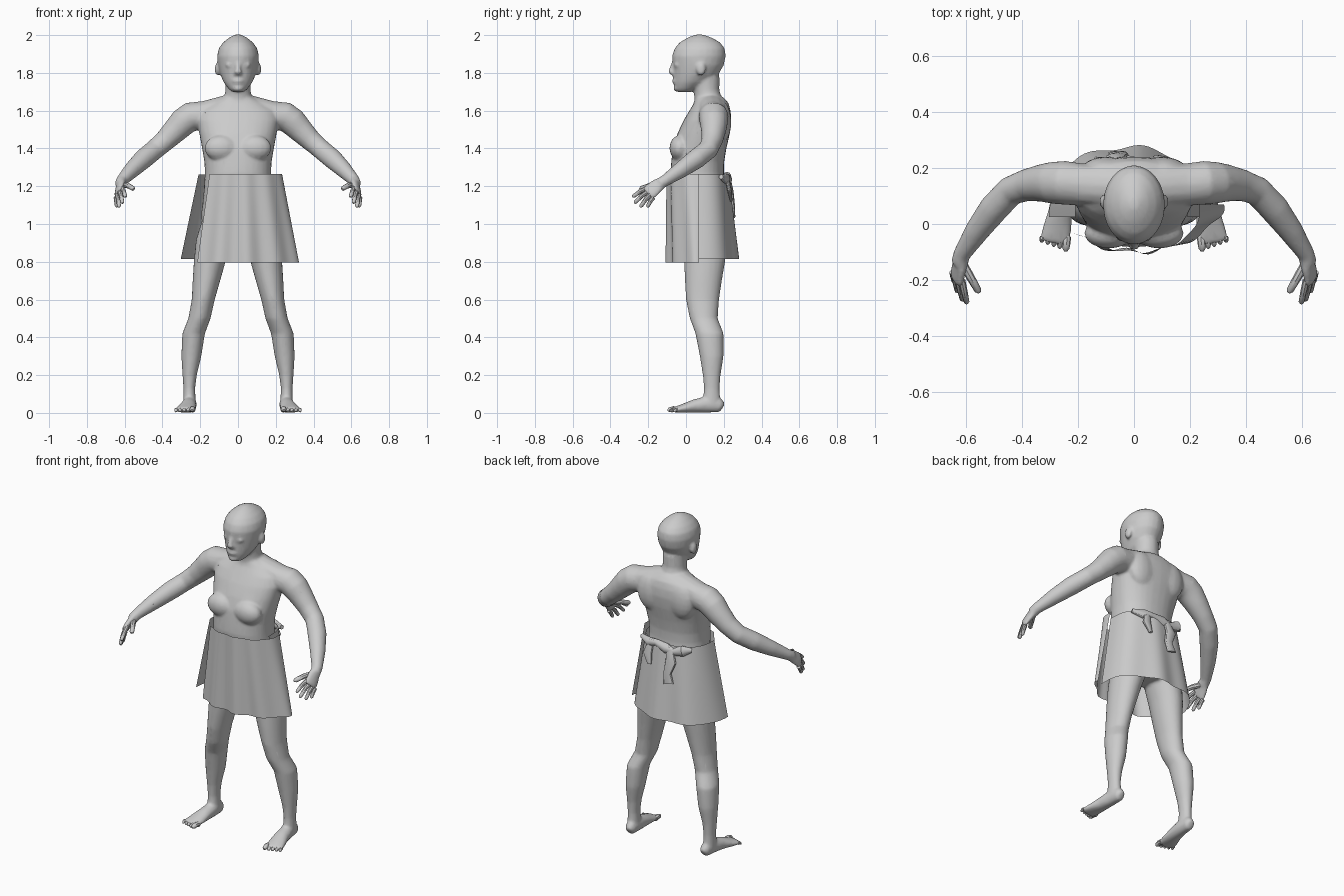
import bpy, bmesh, math
from mathutils import Vector, Matrix

def finish(bm, name, angle=40):
    bmesh.ops.recalc_face_normals(bm, faces=bm.faces)
    me = bpy.data.meshes.new(name)
    bm.to_mesh(me)
    bm.free()
    ob = bpy.data.objects.new(name, me)
    bpy.context.collection.objects.link(ob)
    bpy.ops.object.select_all(action='DESELECT')
    ob.select_set(True)
    bpy.context.view_layer.objects.active = ob
    bpy.ops.object.shade_smooth_by_angle(angle=math.radians(angle))
    return ob

def skin(bm, rings):
    vs = [[bm.verts.new(p) for p in r] for r in rings]
    n = len(vs[0])
    for a, b in zip(vs, vs[1:]):
        for i in range(n):
            j = (i + 1) % n
            bm.faces.new((a[i], a[j], b[j], b[i]))
    bm.faces.new(vs[0])
    bm.faces.new(vs[-1])

def spow(v, e):
    return math.copysign(abs(v) ** e, v)

def slices(bm, rows, s=1, e=1.0, n=24):
    """Horizontal sections: z, centre x, half width, front y, back y."""
    rings = []
    for z, cx, hx, yf, yb in rows:
        rings.append([(s * cx + hx * spow(math.cos(a), e),
                       (yf + yb) / 2 + (yb - yf) / 2 * spow(math.sin(a), e), z)
                      for a in (2 * math.pi * i / n for i in range(n))])
    skin(bm, rings)

def tube(bm, rows, s=1, side=(0, 0, 1), n=12):
    """Sections along a path: x, y, z, radius along side, other radius."""
    pts = [Vector((s * r[0], r[1], r[2])) for r in rows]
    sv = Vector((s * side[0], side[1], side[2]))
    rings = []
    for i, (p, r) in enumerate(zip(pts, rows)):
        t = (pts[min(i + 1, len(pts) - 1)] - pts[max(i - 1, 0)]).normalized()
        u = (sv - t * sv.dot(t)).normalized()
        w = t.cross(u)
        rings.append([p + u * r[3] * math.cos(a) + w * r[-1] * math.sin(a)
                      for a in (2 * math.pi * k / n for k in range(n))])
    skin(bm, rings)

def ball(bm, c, r):
    bmesh.ops.create_uvsphere(bm, u_segments=16, v_segments=10, radius=1,
                              matrix=Matrix.Translation(c) @ Matrix.Diagonal((*r, 1)))

body = bmesh.new()

# Torso and pelvis
slices(body, [(.89, 0, .09, .04, .18), (.95, 0, .185, -.01, .225), (1.05, 0, .195, -.045, .23),
              (1.15, 0, .183, -.07, .212), (1.27, 0, .175, -.083, .2), (1.33, 0, .178, -.078, .202),
              (1.40, 0, .19, -.07, .214), (1.48, 0, .205, -.045, .232), (1.55, 0, .217, -.012, .24),
              (1.60, 0, .205, .018, .236), (1.64, 0, .145, .042, .225), (1.67, 0, .085, .05, .2)],
       e=.88, n=32)

# Neck and head
slices(body, [(1.60, 0, .085, .03, .21), (1.66, 0, .073, .045, .192), (1.71, 0, .067, .04, .176),
              (1.78, 0, .068, .03, .178)])
slices(body, [(1.698, 0, .03, -.045, .02), (1.715, 0, .05, -.06, .06), (1.75, 0, .076, -.065, .12),
              (1.79, 0, .094, -.066, .17), (1.84, 0, .106, -.069, .2), (1.89, 0, .111, -.074, .21),
              (1.93, 0, .102, -.060, .205), (1.96, 0, .08, -.035, .182), (1.985, 0, .05, .005, .14),
              (2.003, 0, .015, .05, .09)])
tube(body, [(0, -.064, 1.86, .01, .014), (0, -.074, 1.825, .013, .014), (0, -.082, 1.808, .015, .019),
            (0, -.064, 1.79, .01, .022)], side=(0, 1, 0))
ball(body, (0, -.06, 1.757), (.03, .014, .015))                   # lips
ball(body, (0, -.051, 1.718), (.028, .016, .016))                 # chin

for s in (1, -1):
    ball(body, (s * .09, -.033, 1.402), (.088, .055, .068))       # breast
    ball(body, (s * .042, -.05, 1.842), (.024, .014, .013))       # eyelid
    ball(body, (s * .109, .08, 1.82), (.014, .026, .036))         # ear
    ball(body, (s * .10, .19, 1.54), (.09, .05, .11))             # shoulder blade
    # Shoulder slope and arm
    tube(body, [(0, .13, 1.648, .05, .07), (.11, .137, 1.62, .05, .07), (.23, .145, 1.588, .05, .07)], s)
    tube(body, [(.10, .135, 1.575, .07), (.20, .142, 1.573, .076), (.25, .147, 1.568, .078),
                (.29, .147, 1.54, .075), (.33, .146, 1.498, .067), (.385, .138, 1.443, .057),
                (.44, .118, 1.395, .053), (.50, .055, 1.345, .053), (.56, -.025, 1.288, .044),
                (.615, -.11, 1.23, .031), (.622, -.14, 1.212, .031)], s, n=20)
    # Palm
    tube(body, [(.615, -.115, 1.228, .029, .021), (.622, -.15, 1.205, .04, .022),
                (.632, -.19, 1.172, .046, .017), (.633, -.205, 1.16, .038, .013)],
         s, side=(.03, .045, -.055))
    # Leg
    slices(body, [(1.02, .10, .09, .0, .22), (.92, .122, .1, -.012, .22), (.8, .15, .084, -.01, .207),
                  (.7, .167, .073, -.006, .19), (.6, .184, .061, .0, .175), (.5, .204, .059, .02, .168),
                  (.42, .235, .060, .05, .199), (.3, .247, .053, .073, .199), (.2, .256, .038, .089, .183),
                  (.13, .258, .031, .095, .178), (.05, .257, .034, .088, .182)], s)
    # Foot
    tube(body, [(.252, .196, .03, .022, .018), (.253, .18, .04, .038, .031), (.256, .11, .045, .044, .038),
                (.263, .045, .036, .036, .043), (.274, -.015, .024, .024, .052),
                (.281, -.055, .017, .016, .056), (.283, -.068, .014, .011, .053)], s, n=16)

# Fuse the body into one skin
ob = finish(body, "body")
m = ob.modifiers.new("fuse", 'REMESH')
m.mode = 'VOXEL'
m.voxel_size = .008
m = ob.modifiers.new("soften", 'SMOOTH')
m.factor, m.iterations = .5, 7
m = ob.modifiers.new("reduce", 'DECIMATE')
m.ratio = .3
bpy.ops.object.convert(target='MESH')
bpy.ops.object.shade_smooth_by_angle(angle=math.radians(40))

def digit(bm, s, a, b, r, drop=.006):
    """Finger or toe with one soft bend and a rounded tip."""
    a, b = Vector(a), Vector(b)
    mid = a.lerp(b, .5) + Vector((0, 0, drop))
    tip = b + (b - mid).normalized() * r * .6
    tube(bm, [(*a, r), (*mid, r * .95), (*b, r * .8), (*tip, r * .35)], s, side=(1, .2, .1), n=8)

for s, label in ((1, "left"), (-1, "right")):
    # Fingers and thumb
    bm = bmesh.new()
    for a, b in (((.614, -.20, 1.192), (.597, -.278, 1.147)), ((.628, -.198, 1.174), (.612, -.268, 1.115)),
                 ((.639, -.188, 1.155), (.630, -.238, 1.095)), ((.646, -.172, 1.14), (.642, -.202, 1.095))):
        digit(bm, s, a, b, .0125)
    digit(bm, s, (.612, -.14, 1.208), (.556, -.237, 1.188), .016)
    finish(bm, label + "_fingers")
    # Toes
    bm = bmesh.new()
    for i in range(5):
        r = (.016, .0115, .011, .0105, .010)[i]
        x = .24 + .0215 * i
        digit(bm, s, (x, -.045, .017), (x + .003, -.088 + .007 * i, r), r, .004)
    finish(bm, label + "_toes")

def panel(name, sgn, y_edge, top, bottom, waves, amp, start=-math.pi / 2, cols=48, rows=8):
    """Open half-wrap of cloth; top and bottom: centre x, half width, depth, z, roundness."""
    bm = bmesh.new()
    grid = []
    for j in range(rows + 1):
        t = j / rows
        cx, hx, d, z, e = (p + (q - p) * t for p, q in zip(top, bottom))
        line = []
        for i in range(cols + 1):
            a = start + (math.pi / 2 - start) * i / cols
            fold = amp * (.35 + .65 * t) * math.sin(waves * a + .6 * math.sin(3 * a))
            x = cx + (hx + fold * .4) * math.sin(a)
            y = y_edge + sgn * (d + fold) * max(math.cos(a), 0) ** e
            line.append(bm.verts.new((x, y, z)))
        grid.append(line)
    for a, b in zip(grid, grid[1:]):
        for i in range(cols):
            bm.faces.new((a[i], a[i + 1], b[i + 1], b[i]))
    return finish(bm, name, 20)

# Two-part wrap skirt: the front stops short on one side, the back wraps round to meet it
panel("skirt_front", -1, .07, (.012, .222, .170, 1.265, .8), (.012, .312, .168, .795, 1.25),
      11, .012, start=-.82)
panel("skirt_back", 1, .025, (-.008, .2, .198, 1.262, .65), (-.02, .28, .25, .815, .75), 7, .009)

# Tied cloth at the back: bunched waist and hanging ends
bm = bmesh.new()
tube(bm, [(-.17, .185, 1.25, .012), (-.13, .215, 1.245, .032, .026), (-.07, .212, 1.225, .022),
          (-.02, .22, 1.235, .03, .024), (.05, .212, 1.25, .018), (.10, .212, 1.24, .028, .022),
          (.17, .185, 1.25, .012)])
tube(bm, [(-.05, .225, 1.23, .024, .014), (-.065, .24, 1.17, .036, .012), (-.045, .245, 1.10, .026, .014),
          (-.06, .255, 1.04, .034, .006)], side=(1, 0, 0))
tube(bm, [(.09, .22, 1.23, .022, .012), (.10, .23, 1.18, .03, .012), (.08, .24, 1.12, .014, .006)],
     side=(1, 0, 0))
finish(bm, "skirt_knot", 30)
